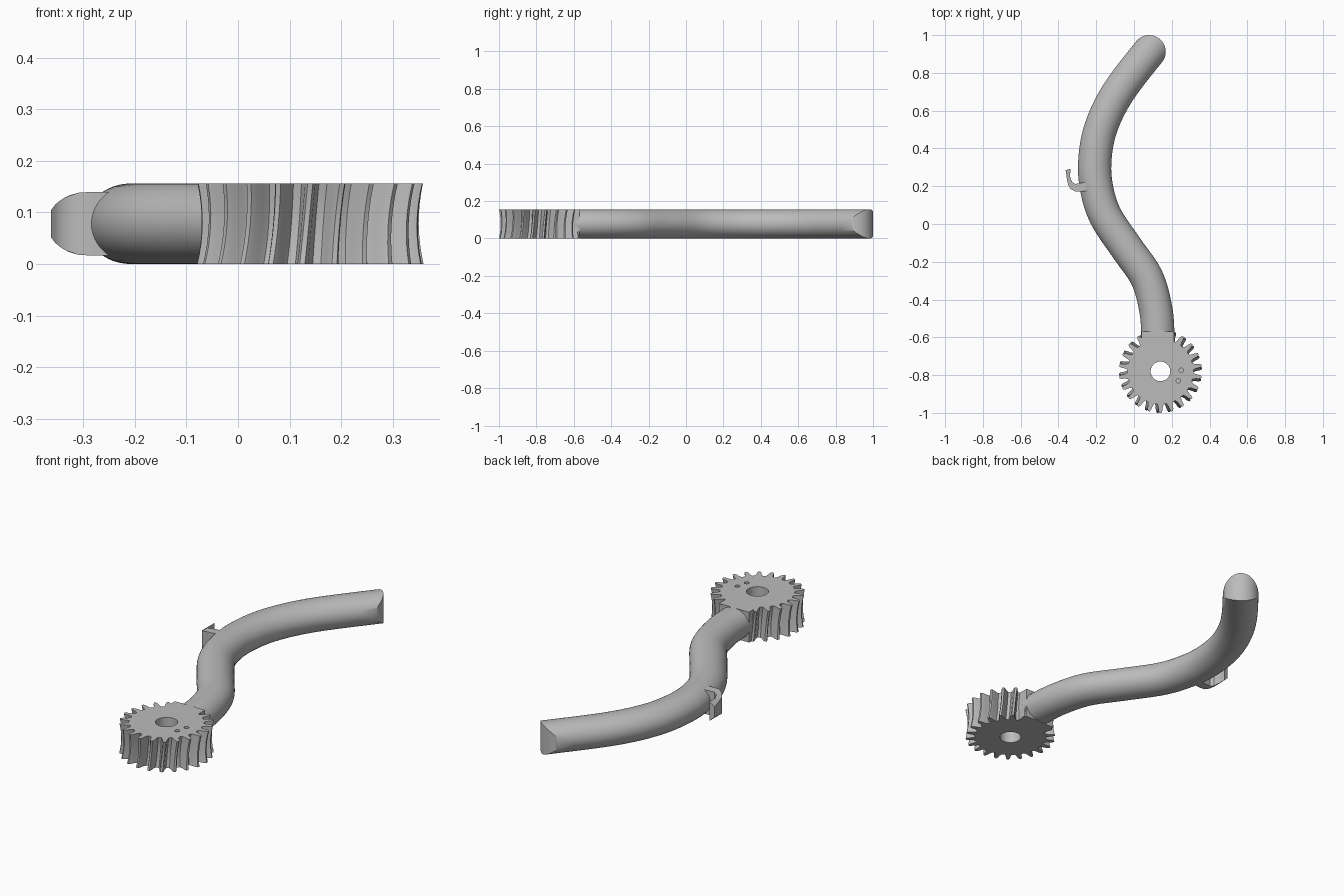
import bpy, bmesh, math
from mathutils import Vector

cube = bpy.data.objects.get("Cube")
if cube:
    bpy.data.objects.remove(cube, do_unlink=True)

HEIGHT = 0.156
MID = HEIGHT / 2
GEAR = Vector((0.14, -0.78, 0))

grey = bpy.data.materials.new("plain_grey")
grey.use_nodes = True
colour = (0.5, 0.5, 0.5, 1)
grey.diffuse_color = colour
grey.node_tree.nodes["Principled BSDF"].inputs["Base Color"].default_value = colour


def finish(name, bm, angle=30):
    bmesh.ops.recalc_face_normals(bm, faces=bm.faces[:])
    mesh = bpy.data.meshes.new(name)
    bm.to_mesh(mesh)
    bm.free()
    mesh.materials.append(grey)
    obj = bpy.data.objects.new(name, mesh)
    bpy.context.collection.objects.link(obj)
    smooth(obj, angle)
    return obj


def smooth(obj, angle):
    bpy.ops.object.select_all(action='DESELECT')
    obj.select_set(True)
    bpy.context.view_layer.objects.active = obj
    bpy.ops.object.shade_smooth_by_angle(angle=math.radians(angle))


def bridge(bm, a, b):
    n = len(a)
    for i in range(n):
        j = (i + 1) % n
        bm.faces.new((a[i], a[j], b[j], b[i]))


def drill(obj, x, y, radius, z_low, segments):
    bm = bmesh.new()
    bmesh.ops.create_cone(bm, cap_ends=True, segments=segments, radius1=radius,
                          radius2=radius, depth=0.4)
    bmesh.ops.translate(bm, verts=bm.verts[:], vec=(x, y, z_low + 0.2))
    cutter = finish("hole_cutter", bm)
    cutter.hide_render = True
    mod = obj.modifiers.new("hole", 'BOOLEAN')
    mod.operation = 'DIFFERENCE'
    mod.solver = 'EXACT'
    mod.object = cutter
    bpy.context.view_layer.objects.active = obj
    bpy.ops.object.modifier_apply(modifier=mod.name)
    bpy.data.objects.remove(cutter, do_unlink=True)


# Gear: hollowed, slightly twisted teeth
TEETH, LEVELS, TWIST = 22, 8, 0.07
half_tooth = [(-0.34, 0.174), (-0.22, 0.19), (-0.17, 0.208), (-0.08, 0.22)]
tooth = half_tooth + [(-a, r) for a, r in reversed(half_tooth)]
bm = bmesh.new()
rings = []
for k in range(LEVELS + 1):
    t = k / LEVELS
    dip = 0.009 * (1 - (2 * t - 1) ** 2)
    ring = []
    for i in range(TEETH):
        for a, r in tooth:
            ang = (i + a) * math.tau / TEETH - math.pi / 2 + TWIST * (t - 1)
            ring.append(bm.verts.new(GEAR + Vector((
                (r - dip) * math.cos(ang), (r - dip) * math.sin(ang), t * HEIGHT))))
    rings.append(ring)
for low, high in zip(rings, rings[1:]):
    bridge(bm, low, high)
bm.faces.new(rings[0])
bm.faces.new(rings[-1])
gear = finish("gear", bm)
drill(gear, GEAR.x, GEAR.y, 0.052, -0.1, 40)
for x, y in ((0.25, -0.775), (0.235, -0.83)):
    drill(gear, x, y, 0.012, 0.05, 16)
smooth(gear, 30)

# Block joining the gear to the arm
bm = bmesh.new()
bmesh.ops.create_cube(bm, size=1)
for v in bm.verts:
    v.co = Vector((0.126 + v.co.x * 0.17, -0.635 + v.co.y * 0.13, MID + v.co.z * HEIGHT))
finish("neck_block", bm)

# Curved arm: oval section swept along an S path
points = [Vector(p) for p in (
    (0.128, -0.75), (0.127, -0.6), (0.115, -0.45), (0.068, -0.285), (-0.037, -0.13),
    (-0.15, 0.04), (-0.198, 0.19), (-0.207, 0.34), (-0.175, 0.51), (-0.085, 0.695),
    (0.08, 0.912), (0.2, 1.05))]
path = []
for a, b, c, d in zip(points, points[1:], points[2:], points[3:]):
    for s in range(6):
        t = s / 6
        pos = 0.5 * (2 * b + (c - a) * t + (2 * a - 5 * b + 4 * c - d) * t * t
                     + (3 * b - a - 3 * c + d) * t ** 3)
        slope = (c - a) + 2 * (2 * a - 5 * b + 4 * c - d) * t + 3 * (3 * b - a - 3 * c + d) * t * t
        path.append((pos, slope.normalized()))
path.append((points[-2], (points[-1] - points[-3]).normalized()))

SIDES, WIDE = 48, 0.088
bm = bmesh.new()
rings = []
for k, (pos, tan) in enumerate(path):
    ring = []
    for i in range(SIDES):
        ang = math.tau * i / SIDES
        u = WIDE * math.cos(ang)
        # The last ring reaches forward to make an end that is round in plan
        reach = WIDE * abs(math.sin(ang)) if k == len(path) - 1 else 0
        p = pos + Vector((tan.y, -tan.x)) * u + tan * reach
        ring.append(bm.verts.new((p.x, p.y, MID + MID * math.sin(ang))))
    rings.append(ring)
for low, high in zip(rings, rings[1:]):
    bridge(bm, low, high)
bm.faces.new(rings[0])
end = rings[-1]
for i in range(SIDES // 2):
    quad = [end[i], end[i + 1], end[-i - 1], end[-i]]
    bm.faces.new(list(dict.fromkeys(quad)))
finish("curved_arm", bm)

# Small hook on the side of the arm, lower in height towards its outer edge
outline = [(-0.25, 0.175), (-0.28, 0.172), (-0.31, 0.172), (-0.335, 0.185), (-0.348, 0.205),
           (-0.354, 0.23), (-0.362, 0.285), (-0.337, 0.292), (-0.338, 0.25),
           (-0.328, 0.222), (-0.31, 0.212), (-0.28, 0.218), (-0.25, 0.22)]
bm = bmesh.new()
rings = []
for side in (-1, 1):
    ring = []
    for x, y in outline:
        out = min(1, max(0, (-0.29 - x) / 0.08))
        ring.append(bm.verts.new((x, y, MID + side * 0.062 * math.sqrt(1 - out * out))))
    rings.append(ring)
bridge(bm, *rings)
caps = [bm.faces.new(r) for r in rings]
bmesh.ops.triangulate(bm, faces=caps)
finish("side_hook", bm)
